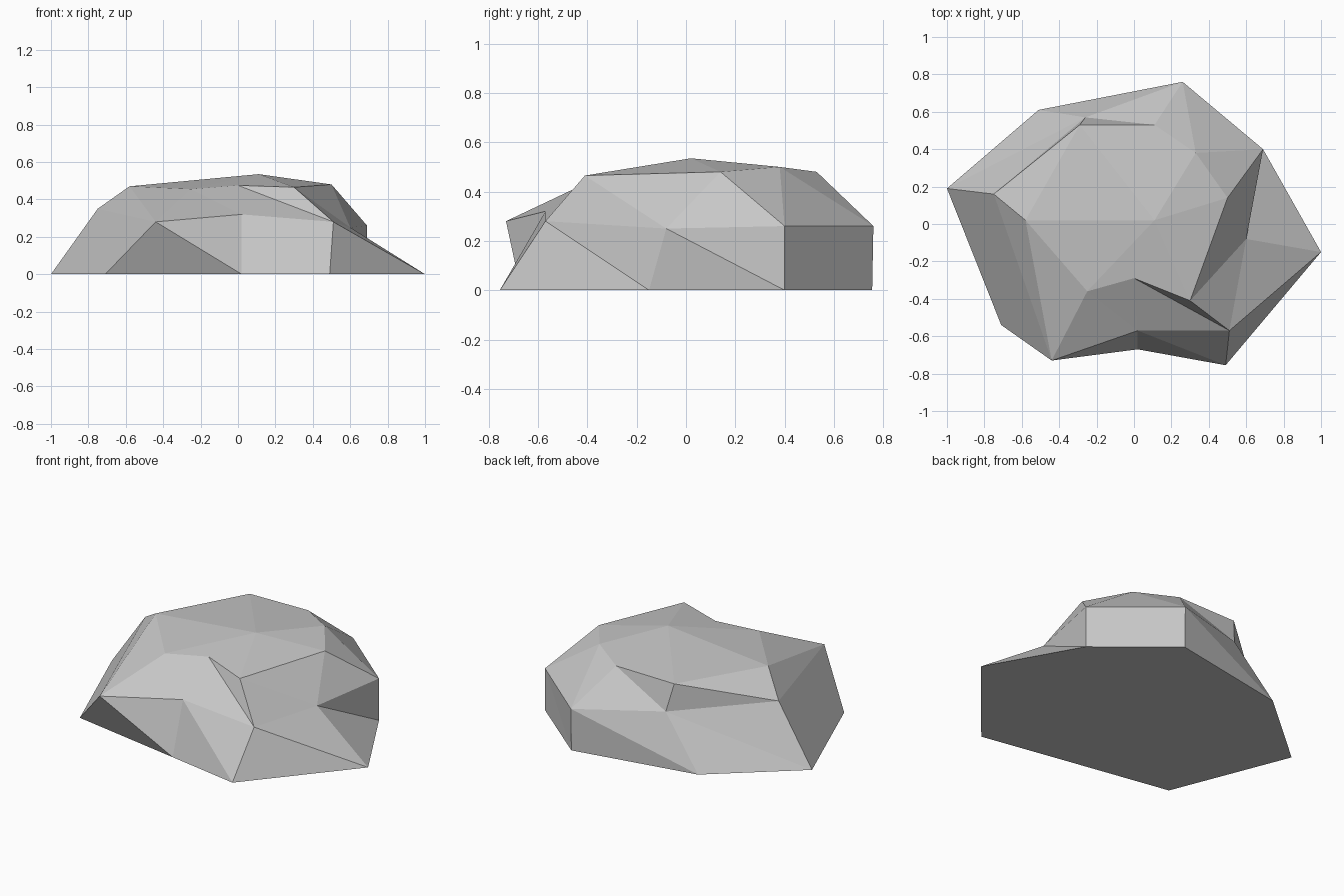
import bpy
import bmesh

default_cube = bpy.data.objects.get("Cube")
if default_cube:
    bpy.data.objects.remove(default_cube, do_unlink=True)

# Plain grey stone
stone = bpy.data.materials.new("stone_grey")
stone.use_nodes = True
colour = (0.57, 0.57, 0.57, 1)
stone.diffuse_color = colour
shader = stone.node_tree.nodes["Principled BSDF"]
shader.inputs["Base Color"].default_value = colour
shader.inputs["Roughness"].default_value = 1

# Three matching rings, running clockwise from the -x tip
footprint = [(-1, .19), (-.51, .61), (.26, .755), (.69, .4),
             (1, -.15), (.49, -.755), (.02, -.67), (-.71, -.54)]
shoulder = [(-.75, .16, .35), (-.26, .57, .31), (.26, .76, .26), (.69, .4, .26),
            (.6, -.08, .25), (.51, -.57, .28), (.02, -.57, .32), (-.44, -.73, .28)]
crown = [(-.58, .02, .47), (-.29, .53, .475), (.11, .53, .48), (.33, .38, .5),
         (.5, .14, .48), (.3, -.41, .465), (0, -.29, .475), (-.25, -.36, .455)]
peak_point = (.11, .02, .535)

bm = bmesh.new()


def add_ring(points):
    return [bm.verts.new(p) for p in points]


def bridge(lower, upper):
    """Join two rings with facets, each split along its rising diagonal."""
    count = len(lower)
    for i in range(count):
        j = (i + 1) % count
        bm.faces.new((lower[i], lower[j], upper[j]))
        bm.faces.new((lower[i], upper[j], upper[i]))


# Flat underside and the two bands of side facets
base = add_ring([(x, y, 0) for x, y in footprint])
middle = add_ring(shoulder)
rim = add_ring(crown)
bm.faces.new(base)
bridge(base, middle)
bridge(middle, rim)

# Low peak closing the top
peak = bm.verts.new(peak_point)
for i, vert in enumerate(rim):
    bm.faces.new((vert, rim[(i + 1) % len(rim)], peak))

bmesh.ops.recalc_face_normals(bm, faces=bm.faces)
mesh = bpy.data.meshes.new("boulder")
bm.to_mesh(mesh)
bm.free()
mesh.materials.append(stone)

boulder = bpy.data.objects.new("boulder", mesh)
bpy.context.collection.objects.link(boulder)
